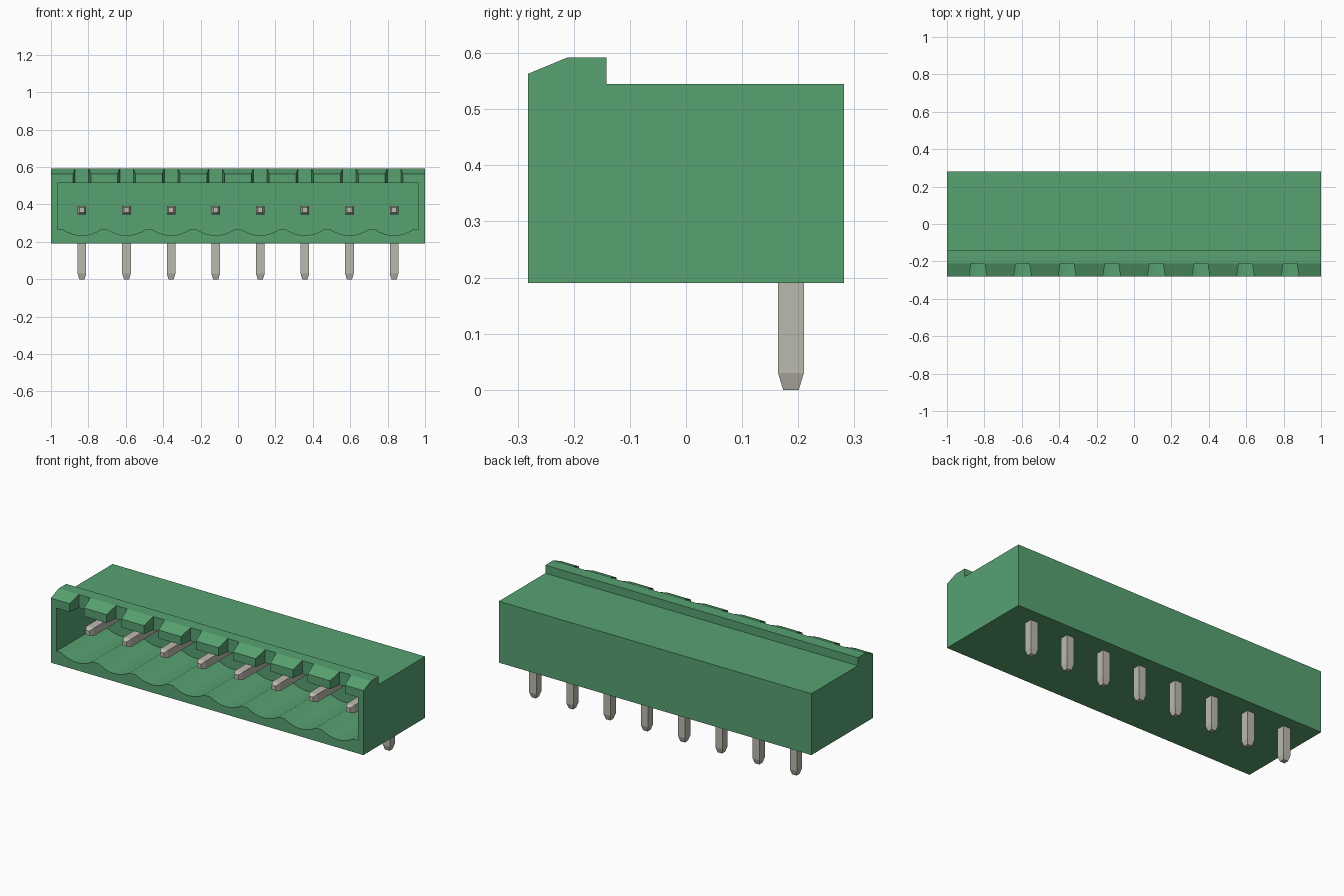
import bpy
import bmesh
import math

if "Cube" in bpy.data.objects:
    bpy.data.objects.remove(bpy.data.objects["Cube"], do_unlink=True)

PIN_COUNT = 8
PITCH = 0.2384
CENTRES = [(i - (PIN_COUNT - 1) / 2) * PITCH for i in range(PIN_COUNT)]
FRONT = -0.282


def make_material(name, rgb):
    mat = bpy.data.materials.new(name)
    mat.use_nodes = True
    mat.diffuse_color = (*rgb, 1)
    bsdf = mat.node_tree.nodes["Principled BSDF"]
    bsdf.inputs["Base Color"].default_value = (*rgb, 1)
    bsdf.inputs["Roughness"].default_value = 0.6
    return mat


GREEN = make_material("green plastic", (0.095, 0.36, 0.165))
METAL = make_material("tinned metal", (0.50, 0.49, 0.43))


def loft(name, rings, mat):
    """Closed solid joining rings that have equal point counts."""
    bm = bmesh.new()
    loops = [[bm.verts.new(p) for p in ring] for ring in rings]
    n = len(loops[0])
    for a, b in zip(loops, loops[1:]):
        for i in range(n):
            j = (i + 1) % n
            bm.faces.new((a[i], a[j], b[j], b[i]))
    bm.faces.new(loops[0])
    bm.faces.new(loops[-1])
    bmesh.ops.recalc_face_normals(bm, faces=bm.faces)
    mesh = bpy.data.meshes.new(name)
    bm.to_mesh(mesh)
    bm.free()
    mesh.materials.append(mat)
    obj = bpy.data.objects.new(name, mesh)
    bpy.context.collection.objects.link(obj)
    return obj


def cut(obj, cutter):
    """Subtract the cutter, bake the result and discard the cutter."""
    cutter.hide_render = True
    mod = obj.modifiers.new("cut", "BOOLEAN")
    mod.operation = "DIFFERENCE"
    mod.solver = "EXACT"
    mod.object = cutter
    deps = bpy.context.evaluated_depsgraph_get()
    mesh = bpy.data.meshes.new_from_object(obj.evaluated_get(deps))
    obj.modifiers.clear()
    obj.data = mesh
    bpy.data.objects.remove(cutter, do_unlink=True)


# Housing: side profile with a raised, sloped front lip
profile = [(FRONT, 0.19), (0.282, 0.19), (0.282, 0.545), (-0.142, 0.545),
           (-0.142, 0.592), (-0.212, 0.592), (FRONT, 0.563)]
housing = loft("housing", [[(x, y, z) for y, z in profile] for x in (-1, 1)], GREEN)

# Front cavity with one shallow scallop in the floor under each pin
CREST, SAG, HALF, STEPS = 0.265, 0.030, 0.100, 12
section = [(0.965, 0.515), (-0.965, 0.515), (-0.965, CREST)]
for c in CENTRES:
    for k in range(STEPS + 1):
        t = 2 * k / STEPS - 1
        section.append((c + t * HALF, CREST - SAG * (1 - t * t)))
section.append((0.965, CREST))
cut(housing, loft("cavity_cutter",
                  [[(x, y, z) for x, z in section] for y in (FRONT - 0.05, 0.12)], GREEN))

# Tapered coding notches through the lip above each pin
for c in CENTRES:
    plan = [(c - 0.052, FRONT - 0.03), (c + 0.052, FRONT - 0.03),
            (c + 0.036, -0.212), (c - 0.036, -0.212)]
    cut(housing, loft("notch_cutter",
                      [[(x, y, z) for x, y in plan] for z in (0.50, 0.65)], GREEN))

# Keep the scallops smooth and the housing edges crisp
bpy.ops.object.select_all(action="DESELECT")
housing.select_set(True)
bpy.context.view_layer.objects.active = housing
bpy.ops.object.shade_smooth_by_angle(angle=math.radians(20))
housing.data.name = "housing"

# Bent square pins with tapered ends: outer (y, z), inner (y, z), half width in x
stations = [((-0.185, 0.383), (-0.185, 0.357), 0.013),
            ((-0.160, 0.393), (-0.160, 0.347), 0.023),
            ((0.210, 0.393), (0.164, 0.347), 0.023),
            ((0.210, 0.030), (0.164, 0.030), 0.023),
            ((0.201, 0.000), (0.173, 0.000), 0.014)]
for i, c in enumerate(CENTRES, 1):
    rings = [[(c - h, *outer), (c + h, *outer), (c + h, *inner), (c - h, *inner)]
             for outer, inner, h in stations]
    loft(f"pin_{i}", rings, METAL)
